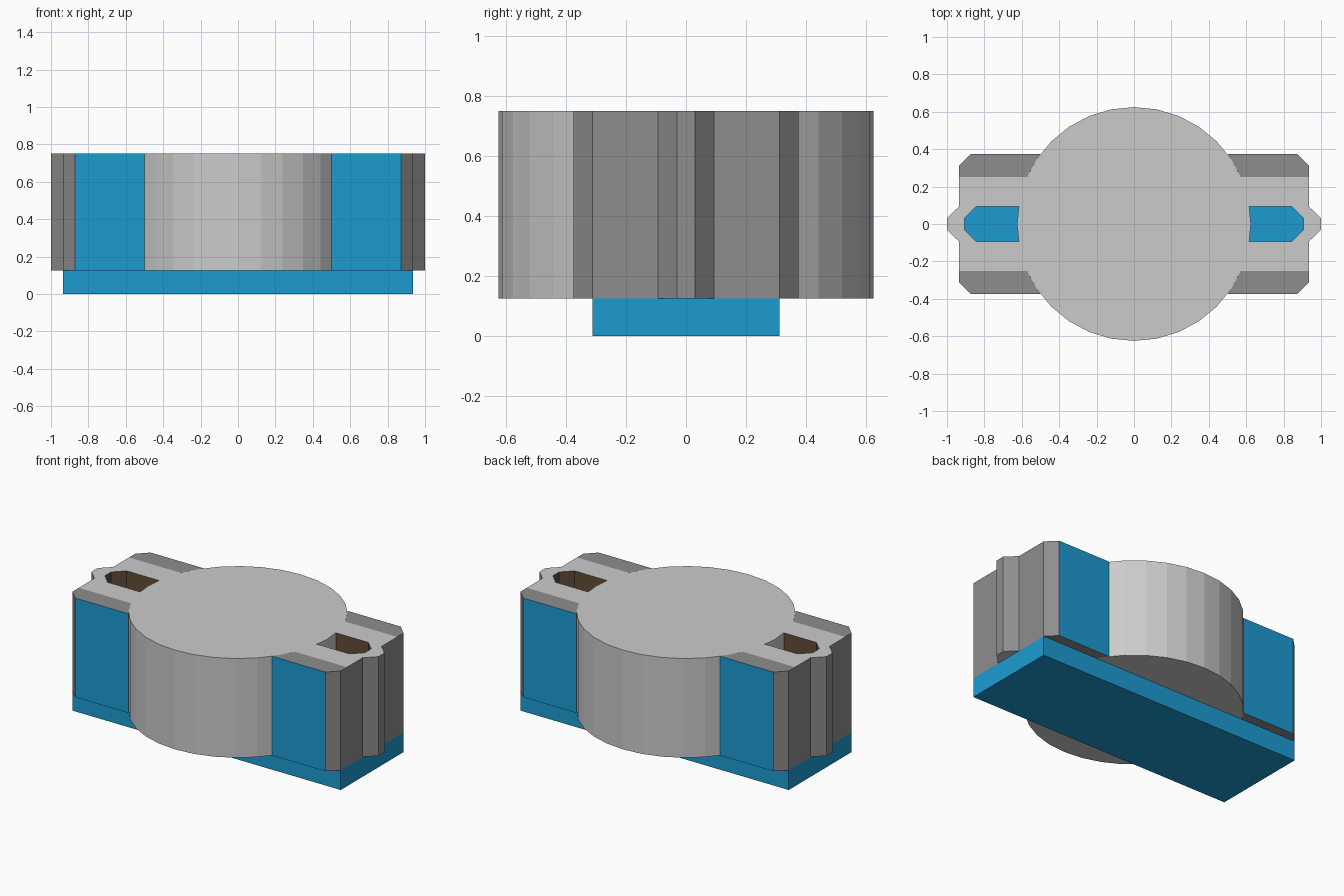
import bpy, bmesh, math

if "Cube" in bpy.data.objects:
    bpy.data.objects.remove(bpy.data.objects["Cube"])

Z0, Z1 = 0.125, 0.75


def material(name, rgb):
    m = bpy.data.materials.new(name)
    m.diffuse_color = (*rgb, 1)
    m.use_nodes = True
    m.node_tree.nodes["Principled BSDF"].inputs["Base Color"].default_value = m.diffuse_color
    return m


blue = material("blue", (0.012, 0.33, 0.64))
dark = material("dark_grey", (0.27, 0.27, 0.27))
brown = material("brown", (0.12, 0.07, 0.035))
SLOTS = [None, blue, dark, brown]


def prism(name, pts, z0, z1, cap=0, sides=None):
    """Extrude an outline; cap and per-edge side values are slot numbers."""
    n = len(pts)
    me = bpy.data.meshes.new(name)
    bm = bmesh.new()
    lo = [bm.verts.new((x, y, z0)) for x, y in pts]
    hi = [bm.verts.new((x, y, z1)) for x, y in pts]
    for loop in (lo, hi):
        bm.faces.new(loop).material_index = cap
    for i in range(n):
        j = (i + 1) % n
        f = bm.faces.new((lo[i], lo[j], hi[j], hi[i]))
        f.material_index = sides[i] if sides else cap
    bmesh.ops.recalc_face_normals(bm, faces=bm.faces)
    bm.to_mesh(me)
    bm.free()
    for m in SLOTS:
        me.materials.append(m)
    ob = bpy.data.objects.new(name, me)
    bpy.context.collection.objects.link(ob)
    return ob


# Base plate
prism("base_plate", [(-.935, -.3125), (.935, -.3125), (.935, .3125), (-.935, .3125)],
      0, Z0, 1)

# Central drum
R = 0.625
drum = [(R * math.cos(a * math.tau / 32), R * math.sin(a * math.tau / 32)) for a in range(32)]
prism("drum", drum, Z0, Z1)

# Side rails: blue outer face, dark chamfered ends
rail = [(.5, .375), (.872, .375), (.935, .3125), (.935, .25), (.572, .25), drum[3]]
rail_sides = [1, 2, 2, 2, 2, 2]
for sx in (-1, 1):
    for sy in (-1, 1):
        name = "rail_" + ("back_" if sy > 0 else "front_") + ("right" if sx > 0 else "left")
        prism(name, [(x * sx, y * sy) for x, y in rail], Z0, Z1, 2, rail_sides)

# End arms: nub on the outside, open pocket down to the base plate
half = [(1, .03), (.935, .094), (.935, .25), (.572, .25), drum[2], drum[1],
        (.616, .094), (.843, .094), (.906, .031)]
arm = half + [(x, -y) for x, y in reversed(half)]
half_sides = [2, 2, 2, 0, 0, 0, 3, 3]
arm_sides = half_sides + [3] + half_sides[::-1] + [2]
for side, s in (("right", 1), ("left", -1)):
    prism("end_arm_" + side, [(x * s, y) for x, y in arm], Z0, Z1, 0, arm_sides)
